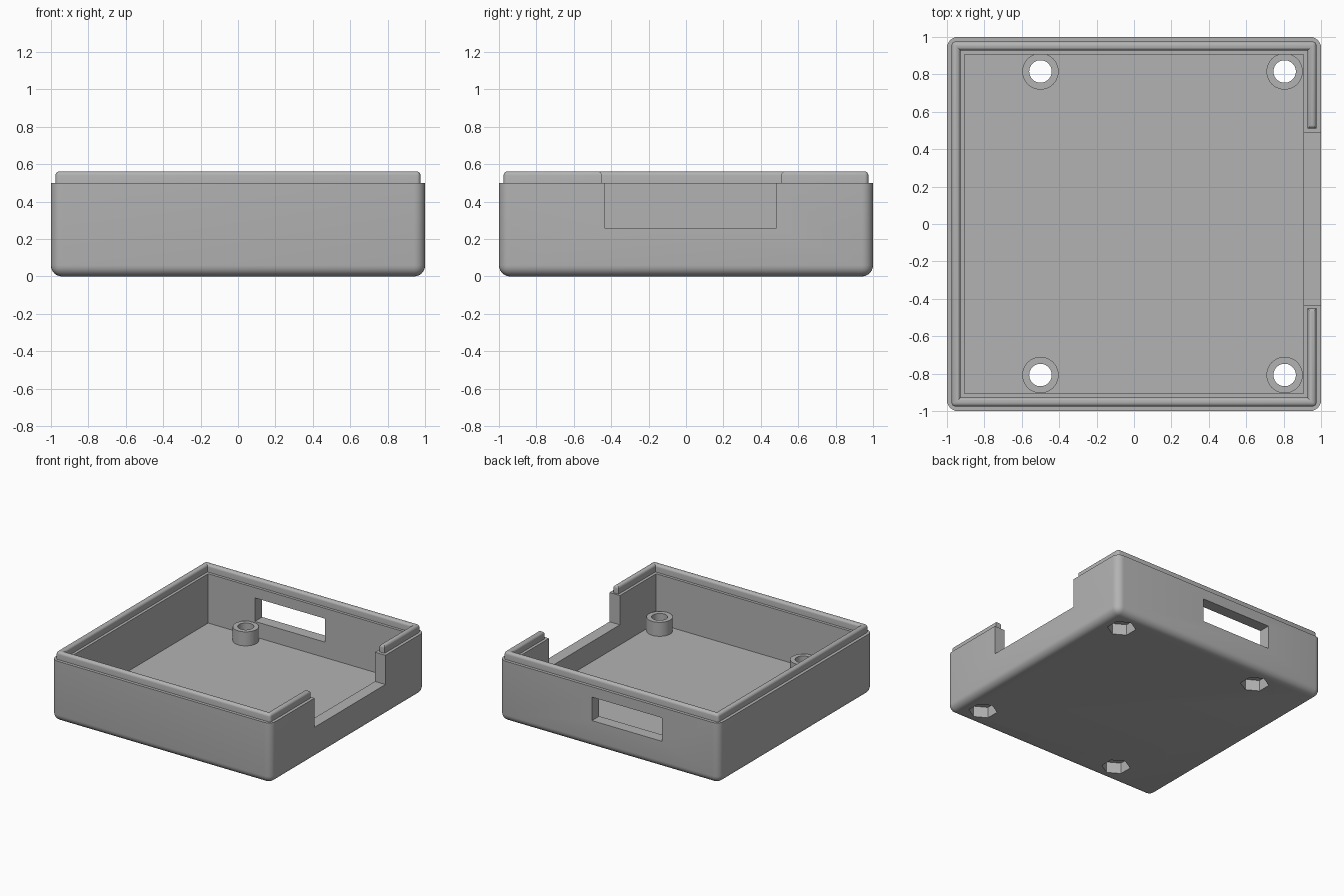
import bpy, bmesh, math
from mathutils import Matrix

if "Cube" in bpy.data.objects:
    bpy.data.objects.remove(bpy.data.objects["Cube"], do_unlink=True)

grey = bpy.data.materials.new("mid grey plastic")
grey.use_nodes = True
grey.diffuse_color = (0.45, 0.45, 0.45, 1)
grey.node_tree.nodes["Principled BSDF"].inputs["Base Color"].default_value = (0.45, 0.45, 0.45, 1)


def finish(bm, name):
    bmesh.ops.recalc_face_normals(bm, faces=bm.faces)
    mesh = bpy.data.meshes.new(name)
    bm.to_mesh(mesh)
    bm.free()
    mesh.materials.append(grey)
    obj = bpy.data.objects.new(name, mesh)
    bpy.context.collection.objects.link(obj)
    return obj


def box_mesh(lo, hi):
    bm = bmesh.new()
    bmesh.ops.create_cube(bm, size=1)
    for v in bm.verts:
        v.co = [a if c < 0 else b for c, a, b in zip(v.co, lo, hi)]
    return bm


def box(name, lo, hi):
    return finish(box_mesh(lo, hi), name)


def cylinder(name, x, y, radius, z0, z1, sides=40, turn=0):
    bm = bmesh.new()
    place = Matrix.Translation((x, y, (z0 + z1) / 2)) @ Matrix.Rotation(turn, 4, 'Z')
    bmesh.ops.create_cone(bm, cap_ends=True, segments=sides, radius1=radius,
                          radius2=radius, depth=z1 - z0, matrix=place)
    return finish(bm, name)


def select(obj):
    bpy.ops.object.select_all(action='DESELECT')
    obj.select_set(True)
    bpy.context.view_layer.objects.active = obj


def combine(target, tool, operation='DIFFERENCE'):
    tool.hide_render = True
    mod = target.modifiers.new("cut", 'BOOLEAN')
    mod.operation, mod.solver, mod.object = operation, 'EXACT', tool
    select(target)
    bpy.ops.object.modifier_apply(modifier=mod.name)
    bpy.data.objects.remove(tool, do_unlink=True)


RIM, FLOOR, INNER = 0.5, 0.095, 0.905

# Case: block with rounded base and upright corners
bm = box_mesh((-1, -1, 0), (1, 1, RIM))
edges = [e for e in bm.edges if any(v.co.z < 0.01 for v in e.verts)]
bmesh.ops.bevel(bm, geom=edges, offset=0.06, segments=6, profile=0.5, affect='EDGES')
case = finish(bm, "case")

# Cavity, side notch and back window
combine(case, box("cavity", (-INNER, -INNER, FLOOR), (INNER, INNER, 1)))
combine(case, box("notch", (0.8, -0.435, 0.26), (1.2, 0.485, 1)))
combine(case, box("window", (-0.48, 0.8, 0.222), (0.155, 1.2, 0.415)))

# Screw posts with through holes and hexagonal nut pockets
for x in (-0.5, 0.805):
    for y in (-0.807, 0.815):
        combine(case, cylinder("post", x, y, 0.097, 0.05, 0.21), 'UNION')
        combine(case, cylinder("hole", x, y, 0.06, -0.1, 0.4))
        combine(case, cylinder("pocket", x, y, 0.108, -0.1, 0.09, 6, 0))

# Raised lip: open ring with a rounded top, broken at the notch
OUT, IN = 0.975, 0.928
outline = [(OUT, 0.51), (OUT, OUT), (-OUT, OUT), (-OUT, -OUT), (OUT, -OUT), (OUT, -0.45),
           (IN, -0.45), (IN, -IN), (-IN, -IN), (-IN, IN), (IN, IN), (IN, 0.51)]
bm = bmesh.new()
base = bm.faces.new([bm.verts.new((x, y, RIM - 0.01)) for x, y in outline])
top = bmesh.ops.extrude_face_region(bm, geom=[base], use_keep_orig=True)
for v in top["geom"]:
    if isinstance(v, bmesh.types.BMVert):
        v.co.z = 0.562


def rounded(edge):
    if all(v.co.z > RIM for v in edge.verts):
        return True
    upright = edge.verts[0].co.xy == edge.verts[1].co.xy
    return upright and all(abs(c) > 0.97 for c in edge.verts[0].co.xy)


bmesh.ops.bevel(bm, geom=[e for e in bm.edges if rounded(e)], offset=0.021,
                segments=5, profile=0.5, affect='EDGES')
lip = finish(bm, "lip")

for obj in (case, lip):
    select(obj)
    bpy.ops.object.shade_smooth_by_angle(angle=math.radians(35))
